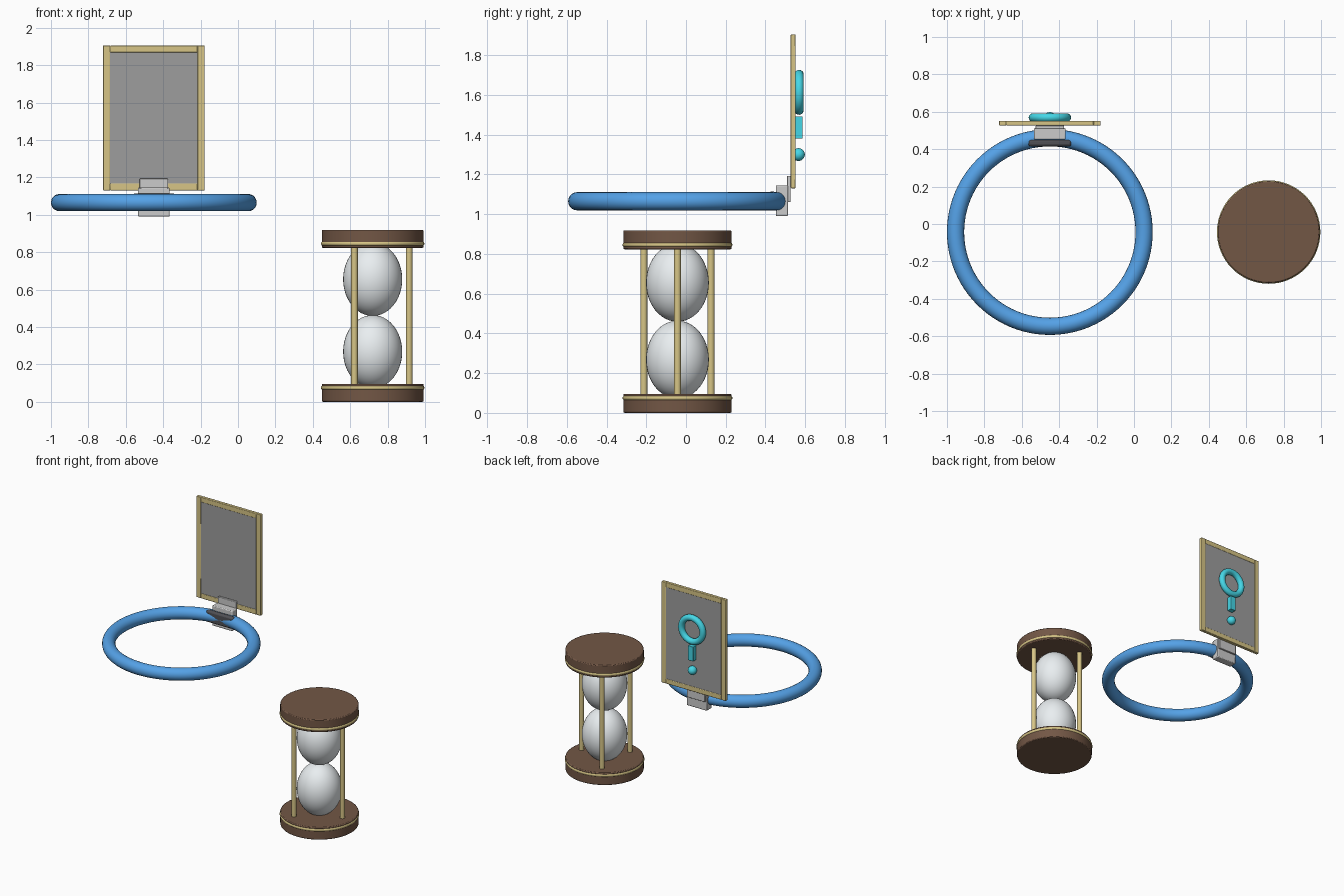
import bpy
from math import cos, sin, tau, pi, radians

if "Cube" in bpy.data.objects:
    bpy.data.objects.remove(bpy.data.objects["Cube"])


def mat(name, r, g, b):
    m = bpy.data.materials.new(name)
    m.diffuse_color = (r, g, b, 1)
    m.use_nodes = True
    m.node_tree.nodes["Principled BSDF"].inputs["Base Color"].default_value = m.diffuse_color
    return m


BLUE = mat("blue", 0.09, 0.36, 0.80)
GOLD = mat("gold", 0.68, 0.56, 0.24)
BROWN = mat("brown", 0.17, 0.095, 0.06)
CYAN = mat("cyan", 0.06, 0.68, 0.80)
GLASS = mat("glass", 0.82, 0.86, 0.88)
PALE = mat("pale_metal", 0.55, 0.55, 0.56)
DARK = mat("dark_metal", 0.08, 0.08, 0.09)
PANEL = mat("panel_grey", 0.34, 0.34, 0.34)


def finish(name, material, bevel=0):
    o = bpy.context.object
    o.name = name
    o.data.materials.append(material)
    if bevel:
        b = o.modifiers.new("bevel", 'BEVEL')
        b.width = bevel
        b.segments = 2
    bpy.ops.object.shade_smooth_by_angle(angle=radians(35))
    return o


def box(name, x0, x1, y0, y1, z0, z1, material, bevel=0):
    bpy.ops.mesh.primitive_cube_add(size=1, location=((x0 + x1) / 2, (y0 + y1) / 2, (z0 + z1) / 2))
    bpy.context.object.scale = (x1 - x0, y1 - y0, z1 - z0)
    bpy.ops.object.transform_apply(location=False, rotation=False, scale=True)
    return finish(name, material, bevel)


def cyl(name, x, y, z0, z1, r, material, sides=48, bevel=0):
    bpy.ops.mesh.primitive_cylinder_add(vertices=sides, radius=r, depth=z1 - z0,
                                        location=(x, y, (z0 + z1) / 2))
    return finish(name, material, bevel)


def ring(name, loc, major, minor, material, rot=(0, 0, 0), seg=64):
    bpy.ops.mesh.primitive_torus_add(location=loc, rotation=rot, major_radius=major,
                                     minor_radius=minor, major_segments=seg, minor_segments=20)
    return finish(name, material)


def ball(name, loc, scale, material):
    bpy.ops.mesh.primitive_uv_sphere_add(segments=40, ring_count=24, radius=1, location=loc)
    bpy.context.object.scale = scale
    bpy.ops.object.transform_apply(location=False, rotation=False, scale=True)
    return finish(name, material)


CX, HX, CY = -0.45, 0.72, -0.043

# hoop
ring("hoop", (CX, CY, 1.065), 0.504, 0.046, BLUE, seg=96)

# clamp joining the hoop to the panel
box("clamp_pad", CX - 0.115, CX + 0.115, 0.415, 0.452, 1.025, 1.114, DARK, 0.012)
box("clamp_body", CX - 0.085, CX + 0.085, 0.452, 0.513, 0.99, 1.145, PALE, 0.006)
box("clamp_plate", CX - 0.077, CX + 0.077, 0.508, 0.526, 1.06, 1.193, PALE, 0.004)

# panel and its frame
box("panel", CX - 0.236, CX + 0.236, 0.53, 0.55, 1.165, 1.87, PANEL)
for side, s in (("left", -1), ("right", 1)):
    xs = sorted((CX + s * 0.233, CX + s * 0.272))
    box("frame_" + side, xs[0], xs[1], 0.527, 0.552, 1.13, 1.905, GOLD, 0.004)
for side, z in (("bottom", 1.13), ("top", 1.867)):
    box("frame_" + side, CX - 0.234, CX + 0.234, 0.527, 0.552, z, z + 0.038, GOLD, 0.004)

# raised ornament on the back of the panel
ring("ornament_ring", (CX, 0.569, 1.613), 0.09, 0.023, CYAN, (pi / 2, 0, 0), 48)
box("ornament_stem", CX - 0.022, CX + 0.022, 0.548, 0.587, 1.38, 1.492, CYAN, 0.003)
ball("ornament_dot", (CX, 0.566, 1.30), (0.032,) * 3, CYAN)

# hourglass end caps with trim
for side, z, zt in (("bottom", 0.0, 0.075), ("top", 0.823, 0.846)):
    cyl("cap_" + side, HX, CY, z, z + 0.096, 0.272, BROWN, 64, 0.006)
    ring("trim_" + side, (HX, CY, zt), 0.264, 0.0125, GOLD)

# hourglass bulbs
ball("bulb_lower", (HX, CY, 0.268), (0.158, 0.158, 0.196), GLASS)
ball("bulb_upper", (HX, CY, 0.655), (0.158, 0.158, 0.196), GLASS)

# three posts
for i in range(3):
    a = i * tau / 3
    cyl(f"post_{i + 1}", HX + 0.195 * cos(a), CY + 0.195 * sin(a), 0.08, 0.84, 0.018, GOLD, 24)
